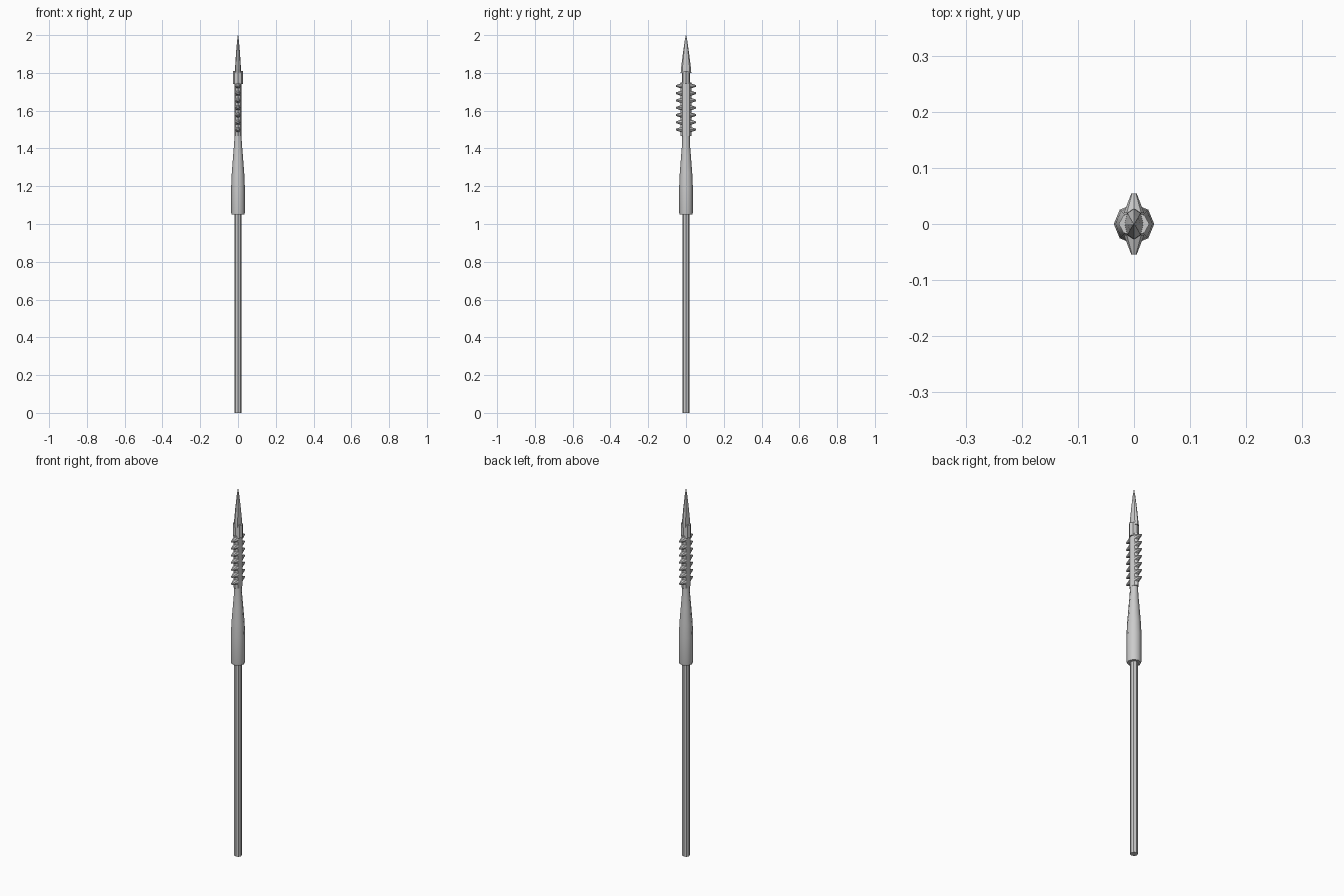
import bpy, bmesh, math
from mathutils import Matrix

if "Cube" in bpy.data.objects:
    bpy.data.objects.remove(bpy.data.objects["Cube"])


def make_object(name, bm, smooth=None):
    bmesh.ops.recalc_face_normals(bm, faces=bm.faces)
    mesh = bpy.data.meshes.new(name)
    bm.to_mesh(mesh)
    bm.free()
    obj = bpy.data.objects.new(name, mesh)
    bpy.context.collection.objects.link(obj)
    if smooth:
        bpy.ops.object.select_all(action='DESELECT')
        obj.select_set(True)
        bpy.context.view_layer.objects.active = obj
        bpy.ops.object.shade_smooth_by_angle(angle=math.radians(smooth))
    return obj


def loft(name, rings, sides=8, smooth=None):
    """Closed elliptical column through rings of (z, x radius, y radius)."""
    bm = bmesh.new()
    loops = []
    for z, rx, ry in rings:
        loops.append([bm.verts.new((rx * math.cos(2 * math.pi * i / sides),
                                    ry * math.sin(2 * math.pi * i / sides), z))
                      for i in range(sides)])
    for a, b in zip(loops, loops[1:]):
        for i in range(sides):
            j = (i + 1) % sides
            bm.faces.new((a[i], a[j], b[j], b[i]))
    bm.faces.new(loops[0])
    bm.faces.new(loops[-1])
    return make_object(name, bm, smooth)


# Long pole and the swollen socket above it
loft("shaft", [(0, .019, .019), (1.06, .019, .019)])
loft("socket", [(1.05, .034, .034), (1.06, .036, .036), (1.20, .036, .036),
                (1.27, .033, .033), (1.36, .026, .026), (1.42, .021, .021),
                (1.47, .018, .020)], smooth=50)

# Flattened spine that carries the barbs
loft("barbed_spine", [(1.465, .018, .028), (1.75, .018, .028)])

# Binding collar, wide from the front
loft("collar", [(1.74, .027, .022), (1.81, .027, .022)])

# Blade point, wide from the side
loft("point", [(1.80, .017, .028), (1.82, .016, .027), (1.90, .011, .017),
               (1.97, .005, .007), (2.0, .001, .001)])

# Two rows of stubby barbs, front and back
bm = bmesh.new()
for k in range(7):
    for side in (-1, 1):
        place = (Matrix.Translation((0, side * .037, 1.5 + k * .0385))
                 @ Matrix.Rotation(-side * math.pi / 2, 4, 'X')
                 @ Matrix.Diagonal((1.0, .85, 1, 1)))
        bmesh.ops.create_cone(bm, cap_ends=True, segments=8, radius1=.018,
                              radius2=.005, depth=.034, matrix=place)
make_object("barbs", bm)
